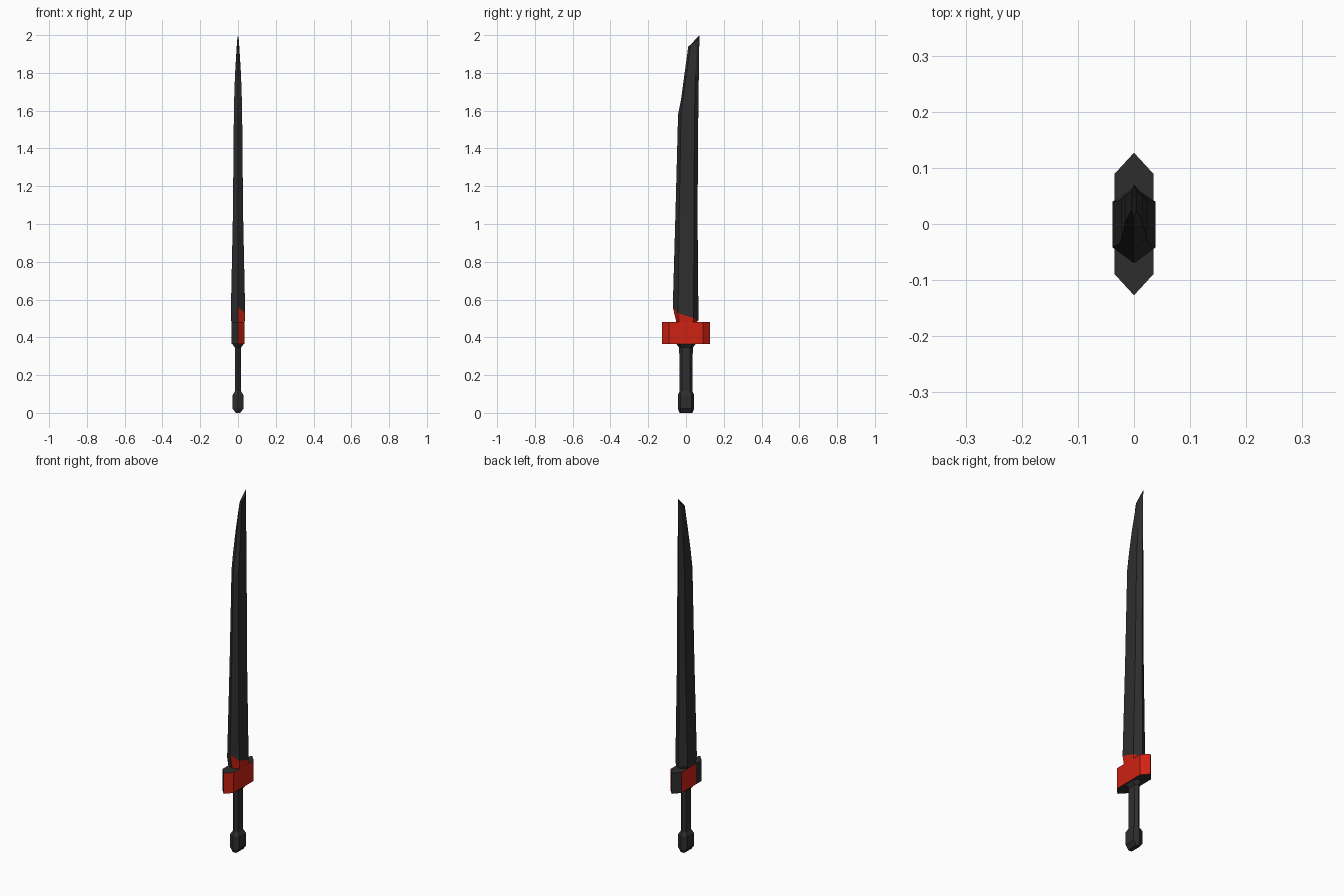
import bpy, bmesh

if "Cube" in bpy.data.objects:
    bpy.data.objects.remove(bpy.data.objects["Cube"])


def material(name, color):
    m = bpy.data.materials.new(name)
    m.diffuse_color = (*color, 1)
    m.use_nodes = True
    m.node_tree.nodes["Principled BSDF"].inputs["Base Color"].default_value = m.diffuse_color
    return m


BLACK = material("charcoal", (0.027, 0.027, 0.027))
RED = material("red", (0.62, 0.016, 0.006))


def hexagon(w, front, side1, side2, back):
    """Six-sided section; each station is (y, z), side stations sit at x = +-w."""
    return [(0, *front), (w, *side1), (w, *side2),
            (0, *back), (-w, *side2), (-w, *side1)]


def flat_hex(w, y_tip, y_side, z):
    return hexagon(w, (-y_tip, z), (-y_side, z), (y_side, z), (y_tip, z))


def loft(name, rings, is_red=lambda f: False):
    """Skin a stack of rings, cap both ends and colour faces by a rule."""
    bm = bmesh.new()
    loops = [[bm.verts.new(p) for p in ring] for ring in rings]
    n = len(loops[0])
    for a, b in zip(loops, loops[1:]):
        for i in range(n):
            j = (i + 1) % n
            bm.faces.new((a[i], a[j], b[j], b[i]))
    bm.faces.new(loops[0][::-1])
    bm.faces.new(loops[-1])
    bmesh.ops.recalc_face_normals(bm, faces=bm.faces)
    for f in bm.faces:
        f.material_index = int(is_red(f))
    me = bpy.data.meshes.new(name)
    bm.to_mesh(me)
    bm.free()
    me.materials.append(BLACK)
    me.materials.append(RED)
    ob = bpy.data.objects.new(name, me)
    bpy.context.collection.objects.link(ob)
    return ob


# Grip with pommel at the bottom and flare below the guard
loft("grip", [flat_hex(w, yt, ys, z) for w, yt, ys, z in [
    (0.012, 0.034, 0.030, 0.0),
    (0.028, 0.043, 0.030, 0.022),
    (0.028, 0.043, 0.030, 0.095),
    (0.016, 0.034, 0.022, 0.115),
    (0.016, 0.036, 0.022, 0.345),
    (0.031, 0.052, 0.034, 0.366)]])

# Guard: right side red, left side red only toward the back, ends of it black
outline = [(0, -0.127), (0.035, -0.089), (0.035, 0.089), (0, 0.127),
           (-0.035, 0.089), (-0.035, -0.04), (-0.035, -0.089)]
loft("guard", [[(x, y, z) for x, y in outline] for z in (0.365, 0.48)],
     lambda f: f.normal.x > 0.3 or
     (f.normal.x < -0.95 and f.calc_center_median().y > -0.04))

# Collar: slanted flare between guard and blade, red on the right
blade_base = hexagon(0.038, (-0.07, 0.56), (-0.042, 0.528),
                     (0.04, 0.502), (0.066, 0.49))
loft("collar", [flat_hex(0.034, 0.05, 0.036, 0.475), blade_base],
     lambda f: f.normal.x > 0.3)

# Blade: hexagonal section tapering to a slanted tip at the back edge
loft("blade", [
    blade_base,
    hexagon(0.027, (-0.056, 1.05), (-0.036, 1.05), (0.042, 1.05), (0.061, 1.05)),
    hexagon(0.022, (-0.042, 1.58), (-0.026, 1.58), (0.045, 1.58), (0.065, 1.58)),
    hexagon(0.020, (-0.026, 1.66), (-0.015, 1.67), (0.047, 1.67), (0.066, 1.67)),
    hexagon(0.016, (-0.010, 1.78), (0.002, 1.79), (0.050, 1.79), (0.068, 1.79)),
    hexagon(0.005, (0.012, 1.94), (0.025, 1.95), (0.058, 1.97), (0.071, 2.0))])
